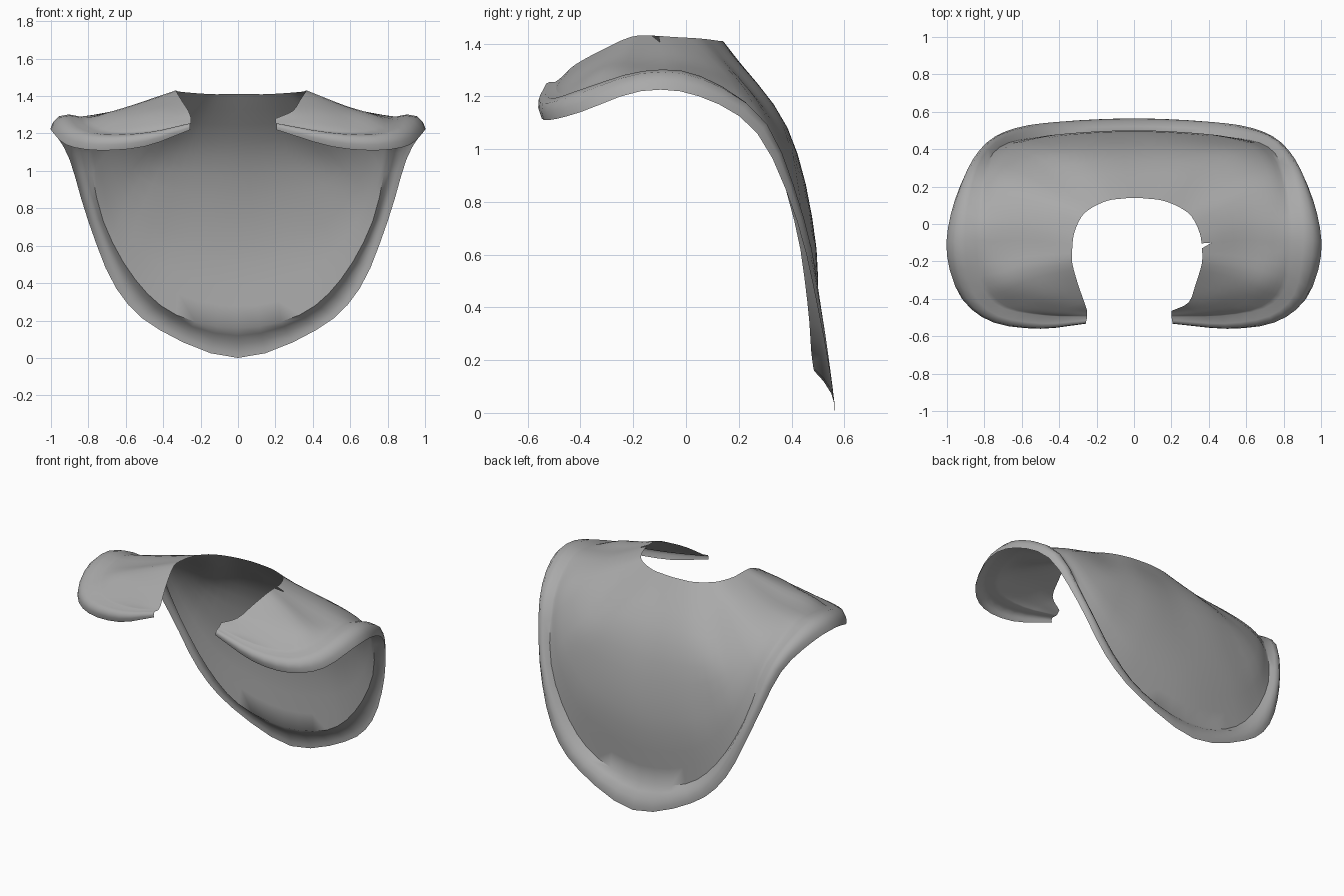
import bpy
import bmesh
from mathutils import Vector

if "Cube" in bpy.data.objects:
    bpy.data.objects.remove(bpy.data.objects["Cube"], do_unlink=True)

# Guide rails of the right half, from the front opening round to the centre back
NECK = [(-.25, -.465, 1.28), (-.265, -.42, 1.32), (-.3, -.32, 1.375), (-.33, -.21, 1.425),
        (-.33, -.13, 1.43), (-.32, -.05, 1.425), (-.28, .04, 1.42), (-.22, .09, 1.415),
        (-.14, .125, 1.41), (-.07, .135, 1.41), (0, .14, 1.41)]
UPPER = [(-.25, -.475, 1.27), (-.36, -.445, 1.285), (-.48, -.37, 1.32), (-.56, -.25, 1.35),
         (-.58, -.135, 1.34), (-.58, .02, 1.335), (-.56, .19, 1.27), (-.48, .335, 1.11),
         (-.32, .375, 1.09), (-.17, .385, 1.08), (0, .385, 1.07)]
LOWER = [(-.25, -.485, 1.262), (-.42, -.475, 1.245), (-.6, -.42, 1.25), (-.7, -.31, 1.3),
         (-.74, -.15, 1.3), (-.74, .03, 1.295), (-.72, .25, 1.18), (-.64, .4, .92),
         (-.46, .46, .72), (-.26, .485, .66), (0, .495, .62)]
GROOVE = [(-.25, -.495, 1.255), (-.47, -.49, 1.21), (-.7, -.45, 1.2), (-.81, -.34, 1.24),
          (-.84, -.15, 1.285), (-.84, .04, 1.27), (-.8, .28, 1.09), (-.72, .41, .73),
          (-.55, .46, .42), (-.33, .475, .23), (0, .485, .16)]
HEM = [(-.255, -.53, 1.22), (-.5, -.55, 1.13), (-.75, -.52, 1.11), (-.92, -.4, 1.14),
       (-1, -.17, 1.22), (-.98, .05, 1.2), (-.9, .27, 1.06), (-.8, .42, .73),
       (-.65, .505, .37), (-.42, .545, .15), (0, .565, 0)]

RAIL_STEPS = 3
BODY_STEPS = 4


def smooth_path(points, steps):
    """Sample a smooth curve that passes through every point."""
    padded = [2 * points[0] - points[1], *points, 2 * points[-1] - points[-2]]
    path = []
    for a, b, c, d in zip(padded, padded[1:], padded[2:], padded[3:]):
        for k in range(steps):
            t = k / steps
            path.append(0.5 * (2 * b + (c - a) * t + (2 * a - 5 * b + 4 * c - d) * t * t
                               + (3 * b - a - 3 * c + d) * t ** 3))
    path.append(points[-1])
    return path


def full_rail(half, left_stretch=1):
    """Mirror a half rail; the left side is slightly uneven."""
    right = [Vector(p) for p in half]
    left = []
    for i, p in enumerate(right[:-1]):
        stretch = 0.8 if i == 0 else left_stretch
        left.append(Vector((-p.x * stretch, p.y, p.z)))
    return smooth_path(right + left[::-1], RAIL_STEPS)


neck = full_rail(NECK, 1.1)
upper, lower, groove, hem = [full_rail(half) for half in (UPPER, LOWER, GROOVE, HEM)]
count = len(hem)

# Cross-sections: draped body, then a raised rounded rim along the hem
bm = bmesh.new()
sections = []
for i in range(count):
    section = smooth_path([neck[i], upper[i], lower[i], groove[i]], BODY_STEPS)
    along = hem[min(i + 1, count - 1)] - hem[max(i - 1, 0)]
    across = hem[i] - groove[i]
    rim_lift = min(0.02 + 0.02 * hem[i].z, across.length * 0.4)
    lift = along.cross(across).normalized() * rim_lift
    for part, height in ((0.3, 0.75), (0.6, 1), (0.85, 0.6), (1, 0)):
        section.append(groove[i] + across * part + lift * height)
    sections.append([bm.verts.new(p) for p in section])

# Cloth faces, with a small tear at the left of the neckline
torn = min(range(count // 2, count), key=lambda i: abs(neck[i].y + 0.11))
for i in range(count - 1):
    for j in range(len(sections[0]) - 1):
        corners = [sections[i][j], sections[i + 1][j],
                   sections[i + 1][j + 1], sections[i][j + 1]]
        bm.faces.new(corners[1:] if (i, j) == (torn, 0) else corners)
bm.normal_update()
if sum(f.normal.z for f in bm.faces) < 0:
    bmesh.ops.reverse_faces(bm, faces=bm.faces[:])

mesh = bpy.data.meshes.new("shoulder_cape")
bm.to_mesh(mesh)
bm.free()
cape = bpy.data.objects.new("shoulder_cape", mesh)
bpy.context.collection.objects.link(cape)

# Plain grey cloth
cloth = bpy.data.materials.new("grey cloth")
cloth.use_nodes = True
grey = (0.4, 0.4, 0.4, 1)
cloth.diffuse_color = grey
cloth.node_tree.nodes["Principled BSDF"].inputs["Base Color"].default_value = grey
mesh.materials.append(cloth)

bpy.context.view_layer.objects.active = cape
cape.select_set(True)
bpy.ops.object.shade_smooth_by_angle(angle=1.0)
